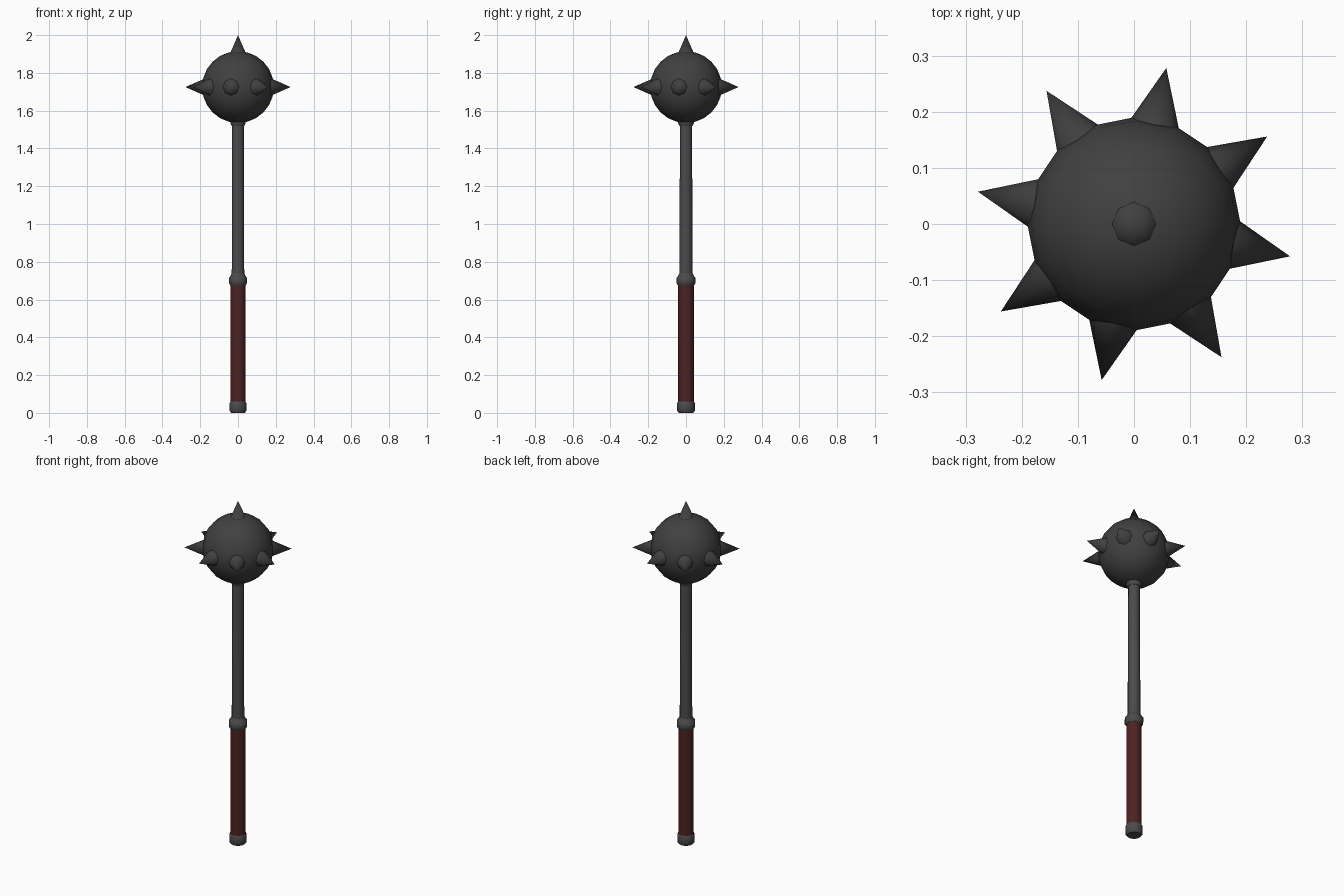
import bpy, math
from mathutils import Vector

if "Cube" in bpy.data.objects:
    bpy.data.objects.remove(bpy.data.objects["Cube"])


def material(name, rgb):
    m = bpy.data.materials.new(name)
    m.diffuse_color = (*rgb, 1)
    m.use_nodes = True
    m.node_tree.nodes["Principled BSDF"].inputs["Base Color"].default_value = m.diffuse_color
    return m


head_iron = material("dark iron", (0.052, 0.052, 0.052))
shaft_iron = material("steel grey", (0.070, 0.070, 0.070))
leather = material("red leather", (0.075, 0.016, 0.016))


def finish(ob, mat, angle):
    ob.data.materials.append(mat)
    bpy.ops.object.select_all(action='DESELECT')
    ob.select_set(True)
    bpy.context.view_layer.objects.active = ob
    bpy.ops.object.shade_smooth_by_angle(angle=math.radians(angle))


def lathe(name, profile, mat, sides=10):
    """Solid of revolution about z from (radius, height) points, capped."""
    verts, faces = [], []
    for r, z in profile:
        for i in range(sides):
            a = 2 * math.pi * (i + 0.5) / sides
            verts.append((r * math.cos(a), r * math.sin(a), z))
    for k in range(len(profile) - 1):
        for i in range(sides):
            j = (i + 1) % sides
            a, b = k * sides, (k + 1) * sides
            faces.append((a + i, a + j, b + j, b + i))
    top = (len(profile) - 1) * sides
    faces.append(tuple(reversed(range(sides))))
    faces.append(tuple(range(top, top + sides)))
    me = bpy.data.meshes.new(name)
    me.from_pydata(verts, [], faces)
    ob = bpy.data.objects.new(name, me)
    bpy.context.collection.objects.link(ob)
    finish(ob, mat, 50)


# Handle, from the ground up
lathe("pommel", [(0.038, 0), (0.047, 0.012), (0.047, 0.05), (0.042, 0.06)], shaft_iron)
lathe("grip", [(0.042, 0.05), (0.042, 0.69)], leather)
lathe("grip_ring", [(0.043, 0.675), (0.051, 0.688), (0.051, 0.714),
                    (0.042, 0.725), (0.034, 0.742)], shaft_iron)
lathe("shaft", [(0.035, 0.7), (0.032, 1.55)], shaft_iron)
lathe("head_collar", [(0.034, 1.518), (0.043, 1.535), (0.043, 1.56)], shaft_iron)

# Spiked ball
CENTRE = Vector((0, 0, 1.725))
bpy.ops.mesh.primitive_uv_sphere_add(segments=16, ring_count=12, radius=0.19, location=CENTRE)
ball = bpy.context.object
ball.name = "ball"
finish(ball, head_iron, 60)


def spike(name, direction, reach):
    """Cone rooted inside the ball, its tip at the given reach."""
    depth = 0.125
    rot = direction.to_track_quat('Z', 'Y').to_euler()
    bpy.ops.mesh.primitive_cone_add(vertices=8, radius1=0.054, radius2=0, depth=depth,
                                    location=CENTRE + direction * (reach - depth / 2),
                                    rotation=rot)
    ob = bpy.context.object
    ob.name = name
    finish(ob, head_iron, 60)


spike("top_spike", Vector((0, 0, 1)), 0.275)
for k in range(8):
    a = math.radians(33.3 + 45 * k)
    spike(f"side_spike_{k + 1}", Vector((math.cos(a), math.sin(a), 0)), 0.284)
